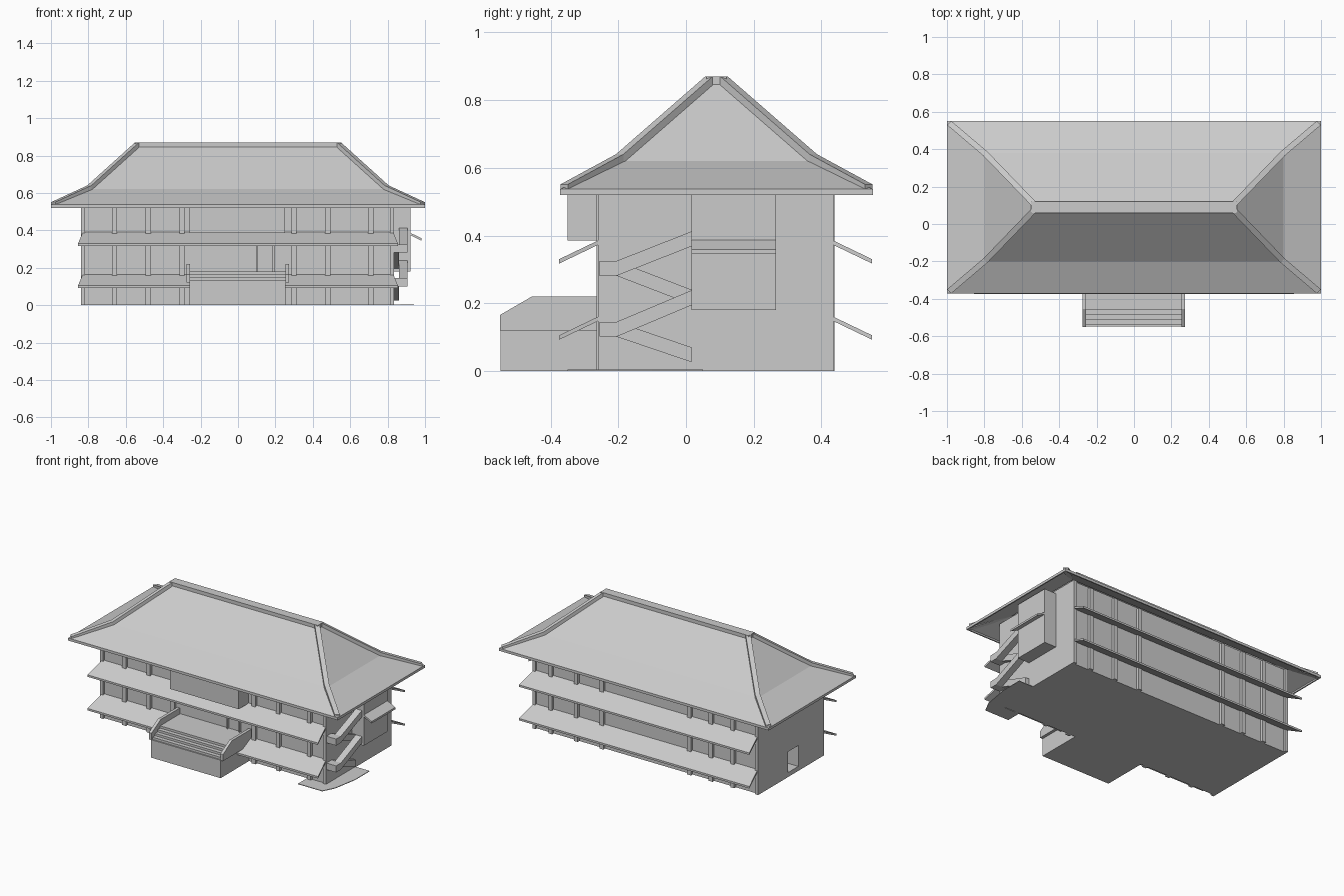
import bpy
import bmesh

if "Cube" in bpy.data.objects:
    bpy.data.objects.remove(bpy.data.objects["Cube"])

grey = bpy.data.materials.new("plain_grey")
grey.use_nodes = True
grey.diffuse_color = (0.6, 0.6, 0.6, 1)
grey.node_tree.nodes["Principled BSDF"].inputs["Base Color"].default_value = (0.6, 0.6, 0.6, 1)


def loft(name, rings, bottom=True):
    """Join equal rings of points into a skin with end caps."""
    bm = bmesh.new()
    loops = [[bm.verts.new(p) for p in ring] for ring in rings]
    n = len(loops[0])
    for a, b in zip(loops, loops[1:]):
        for i in range(n):
            j = (i + 1) % n
            bm.faces.new((a[i], a[j], b[j], b[i]))
    if bottom:
        bm.faces.new(loops[0][::-1])
    bm.faces.new(loops[-1])
    if bottom:
        bmesh.ops.recalc_face_normals(bm, faces=bm.faces)
    mesh = bpy.data.meshes.new(name)
    bm.to_mesh(mesh)
    bm.free()
    mesh.materials.append(grey)
    obj = bpy.data.objects.new(name, mesh)
    bpy.context.collection.objects.link(obj)
    return obj


def prism_x(name, profile, x0, x1):
    return loft(name, [[(x, y, z) for y, z in profile] for x in (x0, x1)])


def prism_z(name, outline, z0, z1):
    return loft(name, [[(x, y, z) for x, y in outline] for z in (z0, z1)])


def rect(x0, x1, y0, y1):
    return [(x0, y0), (x1, y0), (x1, y1), (x0, y1)]


def box(name, x0, x1, y0, y1, z0, z1):
    return prism_z(name, rect(x0, x1, y0, y1), z0, z1)


# Main block: end walls stand slightly proud of the long walls
L, R, F, B, INSET, T = -0.84, 0.835, -0.26, 0.435, 0.014, 0.022
body = prism_z("main_walls", [
    (L, F), (L + T, F), (L + T, F + INSET), (R - T, F + INSET), (R - T, F), (R, F),
    (R, B), (R - T, B), (R - T, B - INSET), (L + T, B - INSET), (L + T, B), (L, B)], 0, 0.57)

# Side doorway
cutter = box("doorway_cutter", -0.95, -0.74, 0.01, 0.12, 0.03, 0.17)
cutter.hide_render = True
cutter.hide_viewport = True
cut = body.modifiers.new("doorway", "BOOLEAN")
cut.operation = "DIFFERENCE"
cut.object = cutter

# Pilasters on both long walls
for x in (-0.66, -0.48, -0.3, 0.3, 0.48, 0.71):
    box("front_pilaster", x - 0.014, x + 0.014, F - 0.004, F + 0.03, 0, 0.56)
for x in (-0.65, -0.49, -0.33, 0.32, 0.51, 0.7):
    box("back_pilaster", x - 0.014, x + 0.014, B - 0.03, B + 0.004, 0, 0.56)
for x in (0.1, 0.19):
    box("door_jamb", x - 0.005, x + 0.005, F, F + 0.03, 0.18, 0.38)

# Sloping sunshades with flared ends
for side, wall, tip in (("front", F + 0.01, -0.375), ("back", B - 0.01, 0.55)):
    for z in (0.165, 0.39):
        loft(side + "_sunshade", [
            [(-w, y, h), (w, y, h), (w, y, h - 0.013), (-w, y, h - 0.013)]
            for w, y, h in ((0.83, wall, z), (0.855, tip, z - 0.06))])

# Curved hip roof, hollow underneath
CY = 0.09
TIERS = [(1.0, 0.462, 0.52), (1.0, 0.462, 0.537), (0.8, 0.29, 0.62), (0.545, 0.026, 0.85)]
roof = loft("hip_roof", [[(x, y, z) for x, y in rect(-w, w, CY - d, CY + d)]
                         for w, d, z in TIERS], bottom=False)
shell = roof.modifiers.new("thickness", "SOLIDIFY")
shell.thickness = 0.012
shell.offset = -1

# Ridge and hip ribs
box("ridge_cap", -0.55, 0.55, CY - 0.03, CY + 0.03, 0.835, 0.87)
for sx in (-1, 1):
    for sy in (-1, 1):
        rings = []
        for w, d, z in ((0.988, 0.45, 0.531), (0.795, 0.286, 0.62), (0.54, 0.022, 0.85)):
            a, b = (w + 0.011, d - 0.011), (w - 0.011, d + 0.011)
            rings.append([(sx * p[0], CY + sy * p[1], z + h)
                          for p, h in ((a, -0.01), (b, -0.01), (b, 0.02), (a, 0.02))])
        loft("hip_rib", rings)

# Entrance porch with steps and parapets
box("porch_base", -0.26, 0.255, -0.548, F + 0.02, 0, 0.12)
for i in range(4):
    box("porch_step", -0.26, 0.255, -0.54 + 0.027 * i, F + 0.02, 0.11, 0.135 + 0.015 * i)
parapet = [(-0.55, 0.12), (F + 0.01, 0.12), (F + 0.01, 0.22), (-0.455, 0.22), (-0.55, 0.165)]
for x in (-0.276, 0.254):
    prism_x("porch_parapet", parapet, x, x + 0.02)
box("upper_bay", -0.26, 0.25, -0.35, F + 0.02, 0.385, 0.535)

# Projecting bay on the left side with its own sunshade
box("side_bay", R - 0.01, 0.922, 0.016, 0.266, 0.18, 0.55)
loft("side_sunshade", [
    [(x, 0.016, z), (x, 0.266, z), (x, 0.266, z - 0.013), (x, 0.016, z - 0.013)]
    for x, z in ((0.915, 0.39), (0.98, 0.358))])

# Outside staircase: inner flights rise forward, outer flights rise backward
BACK, FRONT, DEEP = 0.016, -0.205, 0.044
for low, mid, high in ((0.07, 0.145, 0.238), (0.24, 0.325, 0.412)):
    for name, z0, z1, x0, x1 in (("inner_flight", low, mid, R - 0.01, 0.862),
                                 ("outer_flight", high, mid, 0.862, 0.907)):
        prism_x(name, [(BACK, z0), (FRONT, z1), (FRONT, z1 - DEEP), (BACK, z0 - DEEP)], x0, x1)
    box("stair_landing", R - 0.01, 0.907, -0.256, FRONT, mid - DEEP, mid)

# Paving at the foot of the stairs
prism_z("paving", [(0.69, -0.35), (0.87, -0.35), (0.91, -0.27), (0.94, -0.1), (0.94, 0.05),
                   (0.8, 0.05), (0.8, -0.25), (0.69, -0.25)], 0, 0.004)
